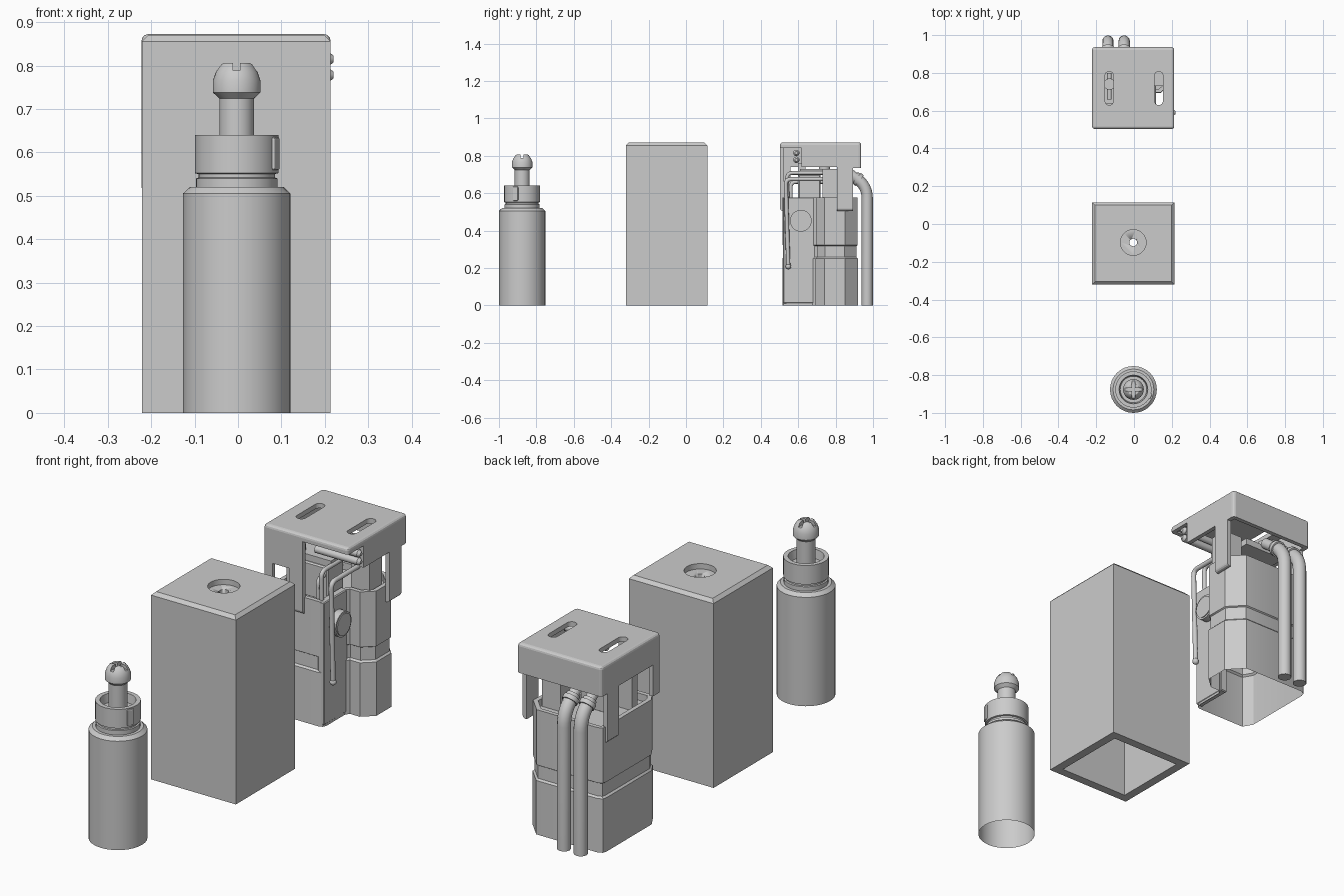
import bpy, bmesh, math
from mathutils import Vector, Matrix

if "Cube" in bpy.data.objects:
    bpy.data.objects.remove(bpy.data.objects["Cube"])


def mesh_obj(name, bm, smooth=True):
    bmesh.ops.recalc_face_normals(bm, faces=bm.faces)
    me = bpy.data.meshes.new(name)
    bm.to_mesh(me)
    bm.free()
    ob = bpy.data.objects.new(name, me)
    bpy.context.collection.objects.link(ob)
    if smooth:
        activate(ob)
        bpy.ops.object.shade_smooth_by_angle(angle=math.radians(30))
    return ob


def activate(ob):
    bpy.ops.object.select_all(action='DESELECT')
    ob.select_set(True)
    bpy.context.view_layer.objects.active = ob


def box(name, lo, hi, bevel=0.0, seg=1):
    bm = bmesh.new()
    lo, hi = Vector(lo), Vector(hi)
    bmesh.ops.create_cube(bm, size=1, matrix=Matrix.Translation((lo + hi) / 2) @ Matrix.Diagonal((*(hi - lo), 1)))
    if bevel:
        bmesh.ops.bevel(bm, geom=bm.edges[:], offset=bevel, segments=seg, profile=0.5, affect='EDGES')
    return mesh_obj(name, bm, False)


def cyl(name, a, b, r, n=24, r2=None):
    a, b = Vector(a), Vector(b)
    d = b - a
    bm = bmesh.new()
    m = Matrix.Translation((a + b) / 2) @ d.to_track_quat('Z', 'Y').to_matrix().to_4x4()
    bmesh.ops.create_cone(bm, cap_ends=True, segments=n, radius1=r, radius2=r if r2 is None else r2,
                          depth=d.length, matrix=m)
    return mesh_obj(name, bm)


def lathe(name, profile, centre, n=32):
    bm = bmesh.new()
    vs = [bm.verts.new((centre[0] + r, centre[1], z)) for r, z in profile]
    es = [bm.edges.new(p) for p in zip(vs, vs[1:])]
    bmesh.ops.spin(bm, geom=vs + es, cent=(*centre, 0), axis=(0, 0, 1), angle=2 * math.pi, steps=n)
    bmesh.ops.remove_doubles(bm, verts=bm.verts, dist=1e-5)
    return mesh_obj(name, bm)


def rings(name, outline, levels):
    """Stack of the outline at (inset, z) levels, open at the bottom, closed at the last level."""
    n = len(outline)
    pts = [Vector(p) for p in outline]
    bm = bmesh.new()
    prev = None
    for inset, z in levels:
        ring = []
        for i, p in enumerate(pts):
            a, b = (p - pts[i - 1]).normalized(), (pts[(i + 1) % n] - p).normalized()
            na, nb = Vector((-a.y, a.x)), Vector((-b.y, b.x))
            q = p + (na + nb) * inset / (1 + na.dot(nb))
            ring.append(bm.verts.new((q.x, q.y, z)))
        if prev:
            for i in range(n):
                j = (i + 1) % n
                bm.faces.new((prev[i], prev[j], ring[j], ring[i]))
        prev = ring
    bm.faces.new(prev)
    return mesh_obj(name, bm)


def tube(name, pts, r):
    cu = bpy.data.curves.new(name, 'CURVE')
    cu.dimensions = '3D'
    cu.bevel_depth, cu.bevel_resolution, cu.use_fill_caps = r, 4, True
    sp = cu.splines.new('POLY')
    sp.points.add(len(pts) - 1)
    for p, c in zip(sp.points, pts):
        p.co = (*c, 1)
    ob = bpy.data.objects.new(name, cu)
    bpy.context.collection.objects.link(ob)
    activate(ob)
    bpy.ops.object.convert(target='MESH')
    bpy.ops.object.shade_smooth_by_angle(angle=math.radians(40))


def bend(p0, corner, p1, r, n=6):
    """Path from p0 to p1 rounded at the corner."""
    c = Vector(corner)
    a = c + (Vector(p0) - c).normalized() * r
    b = c + (Vector(p1) - c).normalized() * r
    arc = [(1 - t) ** 2 * a + 2 * t * (1 - t) * c + t * t * b for t in [i / n for i in range(n + 1)]]
    return [Vector(p0)] + arc + [Vector(p1)]


def cut(ob, *cutters):
    for c in cutters:
        m = ob.modifiers.new('cut', 'BOOLEAN')
        m.operation, m.solver, m.object = 'DIFFERENCE', 'EXACT', c
        activate(ob)
        bpy.ops.object.modifier_apply(modifier=m.name)
        bpy.data.objects.remove(c)


# Bottle: open-bottom shell, hollow collar, plunger stem with crossed slots
BC = (-0.003, -0.876)
lathe('bottle_body', [(.124, 0), (.124, .505), (.108, .52), (.094, .52), (.094, .54), (.088, .542),
                      (.088, .55), (.096, .552), (.096, .64), (.076, .64), (.07, .6), (0, .6)], BC)
head = lathe('bottle_plunger', [(0, .59), (.04, .59), (.04, .724), (.055, .738), (.055, .765),
                                (.048, .785), (.036, .803), (.031, .806), (0, .806)], BC)
cut(head, box('slot_a', (BC[0] - .1, BC[1] - .008, .788), (BC[0] + .1, BC[1] + .008, .9)),
    box('slot_b', (BC[0] - .008, BC[1] - .1, .788), (BC[0] + .008, BC[1] + .1, .9)))
tab = box('bottle_collar_tab', (-.006, -.016, -.038), (.006, .016, .038), .005, 2)
tab.rotation_euler.z = math.radians(-22)
tab.location = (BC[0] + .089, BC[1] - .036, .597)

# Cover: chamfered hollow box with a counterbored top hole
bm = bmesh.new()
bmesh.ops.create_cube(bm, size=1, matrix=Matrix.Translation((-.004, -.103, .435)) @ Matrix.Diagonal((.435, .435, .87, 1)))
top_edges = [e for e in bm.edges if all(v.co.z > .8 for v in e.verts)]
bmesh.ops.bevel(bm, geom=top_edges, offset=.015, segments=1, affect='EDGES')
cover = mesh_obj('box_cover', bm, False)
cut(cover, box('cavity', (-.181, -.28, -.1), (.173, .074, .815)),
    cyl('bore', (-.004, -.098, .845), (-.004, -.098, .95), .068, 32),
    cyl('hole', (-.004, -.098, .7), (-.004, -.098, .95), .02, 20))

# Machine cap: rounded shell with legs, openings and top slots
cap = box('machine_cap', (-.222, .503, .505), (.213, .936, .872), .014, 3)
cut(cap, box('inside', (-.202, .523, .4), (.193, .916, .85)),
    box('right_gap', (.1, .6, .4), (.3, .807, .74)),
    box('left_gap', (-.3, .56, .4), (-.1, .807, .74)),
    box('back_gap', (-.3, .893, .4), (.3, 1.1, .735)),
    box('front_corner', (-.02, .4, .4), (.3, .617, .842)),
    box('front_window', (-.175, .4, .4), (-.09, .56, .70)),
    box('corner_leg_end', (-.3, .4, .4), (-.175, .7, .595)))
for sx in (-1, 1):
    bm = bmesh.new()
    x, r = sx * .131, .0225
    arc = [(x + r * math.cos(a), (.785 if i < 9 else .652) + r * math.sin(a), .8)
           for i, a in enumerate([math.pi * k / 8 for k in range(9)] + [math.pi * (1 + k / 8) for k in range(9)])]
    f = bm.faces.new([bm.verts.new(p) for p in arc])
    ext = bmesh.ops.extrude_face_region(bm, geom=[f])['geom']
    bmesh.ops.translate(bm, vec=(0, 0, .15), verts=[v for v in ext if isinstance(v, bmesh.types.BMVert)])
    cut(cap, mesh_obj('top_slot', bm, False))

# Machine body: stepped outline, grooved band, recessed top
outline = [(-.19, .515), (.055, .515), (.07, .522), (.077, .54), (.077, .675), (.09, .693), (.14, .693),
           (.192, .74), (.192, .85), (.125, .92), (-.19, .92), (-.211, .91), (-.216, .89), (-.216, .56)]
rings('machine_body', outline, [(0, 0), (0, .25), (.008, .258), (.008, .318), (.002, .322),
                                (.002, .578), (.022, .578), (.022, .545)])
box('side_column', (.045, .519, .01), (.079, .69, .578), .004)
cyl('side_dial', (.07, .614, .452), (.112, .614, .452), .058, 32)
cyl('side_dial_face', (.112, .614, .452), (.116, .614, .452), .05, 32)

# Internal pillars and manifold under the cap
box('right_pillar', (.07, .73, .54), (.165, .82, .73))
box('left_pillar', (-.17, .6, .54), (-.10, .64, .76))
box('manifold_block', (-.09, .6, .54), (.04, .72, .70), .006)
box('manifold_plate', (-.16, .61, .70), (.05, .83, .73))
cyl('pump_housing', (-.13, .74, .73), (-.13, .74, .81), .03)
cyl('pump_pin', (-.13, .66, .79), (-.13, .8, .79), .012, 16)

# Horizontal cross tubes with rounded ends
for z, start in ((.815, -.01), (.778, -.01)):
    cyl('cross_tube', (start, .59, z), (.208, .59, z), .017, 20)
    cyl('cross_tube_tip', (.208, .59, z), (.22, .59, z), .017, 20, .008)

# Front pipes
tube('long_front_pipe', bend((.105, .547, .205), (.105, .533, .675), (.105, .73, .675), .03), .011)
bm = bmesh.new()
bmesh.ops.create_uvsphere(bm, u_segments=16, v_segments=8, radius=.015, matrix=Matrix.Translation((.105, .547, .208)))
mesh_obj('long_pipe_end', bm)
tube('short_front_pipe', bend((.05, .543, .56), (.05, .54, .708), (.05, .73, .708), .03), .01)
tube('inner_front_pipe', bend((.02, .56, .56), (.02, .56, .66), (.02, .73, .66), .03), .01)

# Back hoses with collars
for x in (-.138, -.052):
    tube('back_hose', bend((x, .969, 0), (x, .969, .632), (x, .9, .69), .06), .03)
    cyl('hose_collar', (x, .928, .667), (x, .912, .68), .036)
    cyl('hose_spigot', (x, .912, .68), (x, .84, .735), .024)
